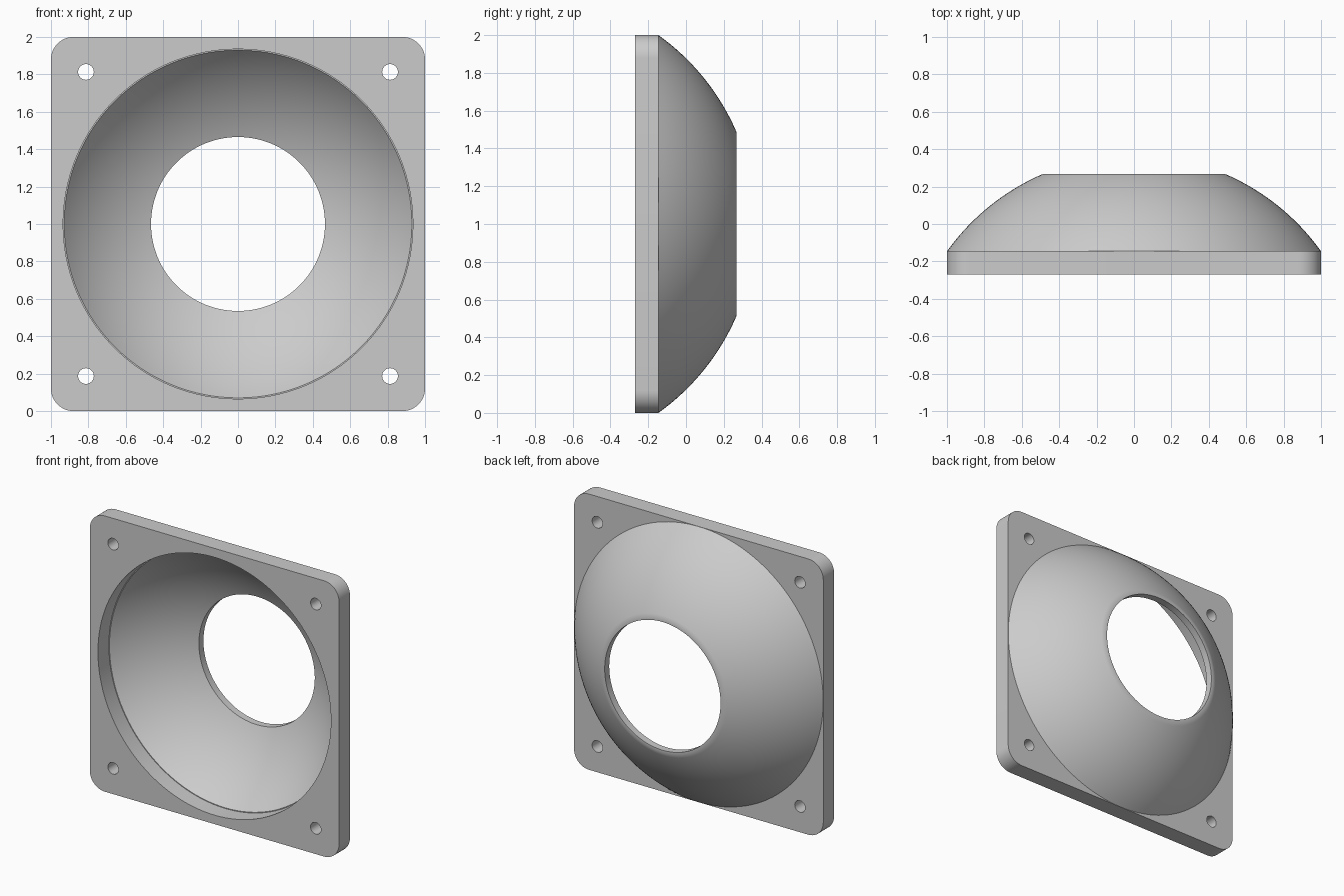
import bpy
import bmesh
from math import cos, sin, pi, sqrt, radians
from mathutils import Matrix

cube = bpy.data.objects.get("Cube")
if cube:
    bpy.data.objects.remove(cube, do_unlink=True)

FRONT, SEAT, BACK = -0.27, -0.145, 0.268   # depth of plate front, plate back, dome rim
BORE, MOUTH = 0.935, 0.465                 # radii of the plate bore and the dome opening
CENTRE, OUTER, INNER = -0.862, 1.23, 1.174  # concentric spheres of the dome shell

grey = bpy.data.materials.new("Grey")
grey.use_nodes = True
colour = (0.6, 0.6, 0.6, 1)
grey.diffuse_color = colour
grey.node_tree.nodes["Principled BSDF"].inputs["Base Color"].default_value = colour


def finish(obj):
    obj.data.materials.clear()
    obj.data.materials.append(grey)
    bpy.ops.object.select_all(action='DESELECT')
    obj.select_set(True)
    bpy.context.view_layer.objects.active = obj
    bpy.ops.object.shade_smooth_by_angle(angle=radians(25))


def arc(cx, cy, r, start, end, steps):
    angles = [start + (end - start) * i / steps for i in range(steps + 1)]
    return [(cx + r * cos(a), cy + r * sin(a)) for a in angles]


def circle(cx, cy, r, steps):
    return arc(cx, cy, r, 0, 2 * pi, steps)[:-1]


# Mounting plate: rounded square outline with a bore and four screw holes
corner = 0.12
outline = []
for k, (sx, sy) in enumerate([(1, 1), (-1, 1), (-1, -1), (1, -1)]):
    outline += arc(sx * (1 - corner), sy * (1 - corner), corner,
                   k * pi / 2, (k + 1) * pi / 2, 12)
loops = [outline, circle(0, 0, BORE, 128)]
loops += [circle(sx * 0.813, sy * 0.813, 0.042, 32) for sx in (-1, 1) for sy in (-1, 1)]

curve = bpy.data.curves.new("plate_outline", 'CURVE')
curve.dimensions = '2D'
curve.fill_mode = 'BOTH'
curve.extrude = (SEAT - FRONT) / 2
for loop in loops:
    spline = curve.splines.new('POLY')
    spline.points.add(len(loop) - 1)
    for point, (x, y) in zip(spline.points, loop):
        point.co = (x, y, 0, 1)
    spline.use_cyclic_u = True
helper = bpy.data.objects.new("plate_outline", curve)
bpy.context.collection.objects.link(helper)
bpy.context.view_layer.update()
evaluated = helper.evaluated_get(bpy.context.evaluated_depsgraph_get())
mesh = bpy.data.meshes.new_from_object(evaluated)
bpy.data.objects.remove(helper, do_unlink=True)

bm = bmesh.new()
bm.from_mesh(mesh)
bmesh.ops.remove_doubles(bm, verts=bm.verts, dist=1e-5)
bmesh.ops.transform(bm, verts=bm.verts, matrix=Matrix.Translation(
    (0, (FRONT + SEAT) / 2, 1)) @ Matrix.Rotation(pi / 2, 4, 'X'))
bmesh.ops.recalc_face_normals(bm, faces=bm.faces)
bm.to_mesh(mesh)
bm.free()
plate = bpy.data.objects.new("mounting_plate", mesh)
bpy.context.collection.objects.link(plate)
finish(plate)


# Dome: spherical shell cut flat at the back, with a straight-walled opening
def sphere_profile(radius, r_start, r_end, steps=24):
    radii = [r_start + (r_end - r_start) * i / steps for i in range(steps + 1)]
    return [(r, CENTRE + sqrt(radius ** 2 - r ** 2)) for r in radii]


rim = sqrt(OUTER ** 2 - (BACK - CENTRE) ** 2)
base = sqrt(OUTER ** 2 - (SEAT - CENTRE) ** 2)
lip = sqrt(INNER ** 2 - (SEAT - CENTRE) ** 2)
profile = [(BORE, SEAT)] + sphere_profile(INNER, lip, MOUTH)
profile += [(MOUTH, BACK)] + sphere_profile(OUTER, rim, base)

bm = bmesh.new()
verts = [bm.verts.new((r, y, 1)) for r, y in profile]
edges = [bm.edges.new(pair) for pair in zip(verts, verts[1:])]
bmesh.ops.spin(bm, geom=verts + edges, cent=(0, 0, 1), axis=(0, 1, 0),
               angle=2 * pi, steps=128, use_merge=True)
bmesh.ops.remove_doubles(bm, verts=bm.verts, dist=1e-5)
bmesh.ops.recalc_face_normals(bm, faces=bm.faces)
# Outer surface must face away from the sphere centre
probe = max(bm.faces, key=lambda f: f.calc_center_median().xz.length
            if f.calc_center_median().y > SEAT + 0.01 else 0)
if probe.normal.y < 0:
    bmesh.ops.reverse_faces(bm, faces=bm.faces)
mesh = bpy.data.meshes.new("dome_shell")
bm.to_mesh(mesh)
bm.free()
dome = bpy.data.objects.new("dome_shell", mesh)
bpy.context.collection.objects.link(dome)
finish(dome)
